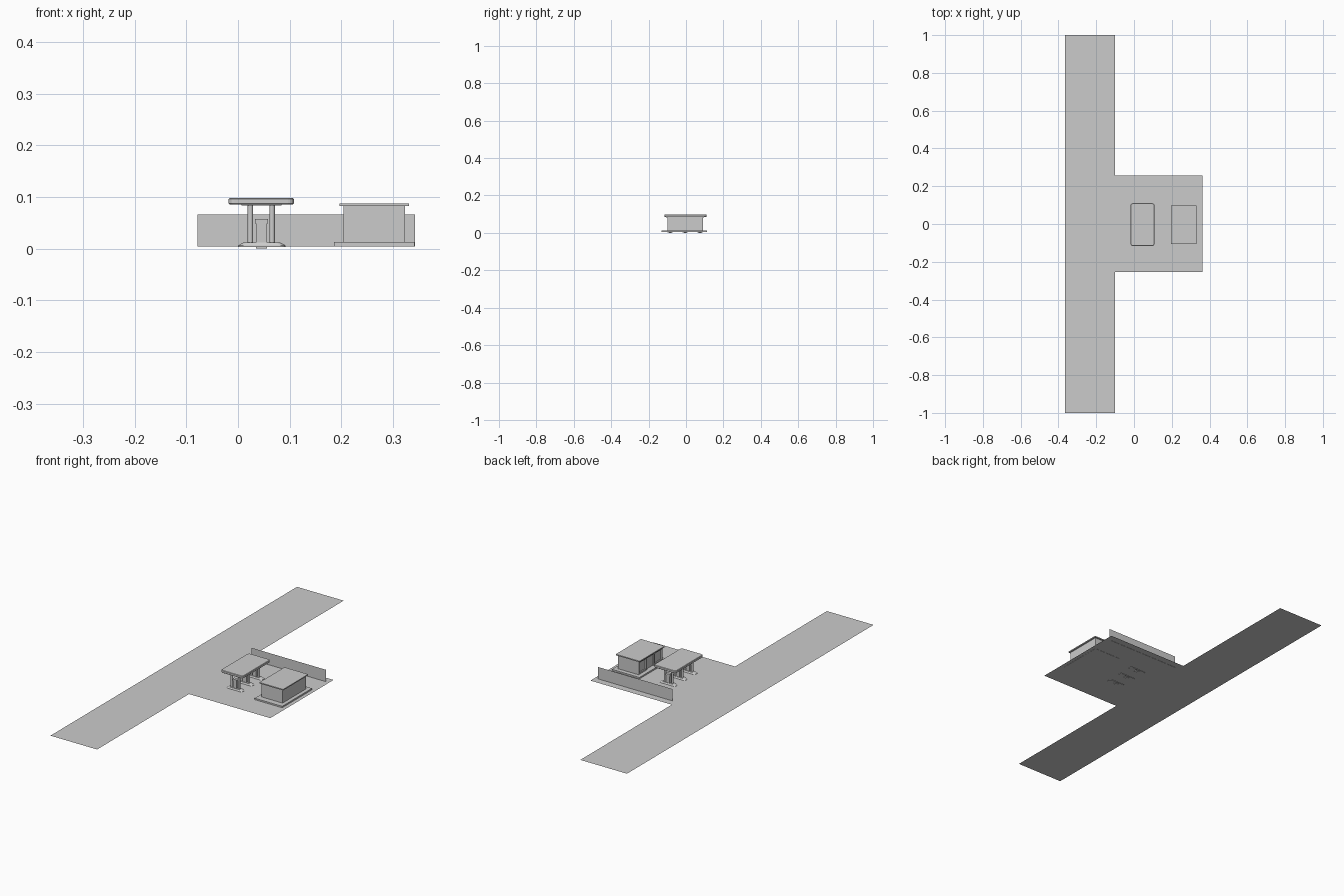
import bpy, bmesh, math

if "Cube" in bpy.data.objects:
    bpy.data.objects.remove(bpy.data.objects["Cube"])

CY = -0.005                      # shared centre line of canopy, islands and shop
GROUND = 0.005
ISLAND_YS = (-0.085, CY, 0.075)


def finish(name, bm):
    bmesh.ops.recalc_face_normals(bm, faces=bm.faces)
    me = bpy.data.meshes.new(name)
    bm.to_mesh(me)
    bm.free()
    ob = bpy.data.objects.new(name, me)
    bpy.context.collection.objects.link(ob)
    return ob


def sheet(name, pts):
    bm = bmesh.new()
    bm.faces.new([bm.verts.new(p) for p in pts])
    ob = finish(name, bm)
    return ob


def loft(name, rings):
    """Closed solid through equal-length rings of 3D points."""
    bm = bmesh.new()
    vs = [[bm.verts.new(p) for p in r] for r in rings]
    n = len(vs[0])
    for a, b in zip(vs, vs[1:]):
        for i in range(n):
            j = (i + 1) % n
            bm.faces.new((a[i], a[j], b[j], b[i]))
    bm.faces.new(vs[0][::-1])
    bm.faces.new(vs[-1])
    return finish(name, bm)


def box(name, x0, x1, y0, y1, z0, z1):
    ring = [(x0, y0), (x1, y0), (x1, y1), (x0, y1)]
    return loft(name, [[(x, y, z) for x, y in ring] for z in (z0, z1)])


def rounded(x0, x1, y0, y1, r, z, seg=4):
    pts = []
    corners = [(x1 - r, y1 - r), (x0 + r, y1 - r), (x0 + r, y0 + r), (x1 - r, y0 + r)]
    for k, (cx, cy) in enumerate(corners):
        for i in range(seg + 1):
            a = math.pi / 2 * (k + i / seg)
            pts.append((cx + r * math.cos(a), cy + r * math.sin(a), z))
    return pts


# Road with the forecourt joined on as one flat sheet
sheet("road_and_forecourt", [(x, y, GROUND) for x, y in (
    (-0.365, -1), (-0.1, -1), (-0.1, -0.255), (0.362, -0.255),
    (0.362, 0.258), (-0.1, 0.258), (-0.1, 1), (-0.365, 1))])

# Thin boundary wall
sheet("boundary_wall", [(-0.078, 0.222, 0.004), (0.343, 0.222, 0.004),
                        (0.343, 0.222, 0.066), (-0.078, 0.222, 0.066)])

# Canopy slab with softened rim, and its ceiling plate
cx0, cx1, cy0, cy1 = -0.018, 0.108, -0.116, 0.11
rim = [(0.002, 0.085), (0, 0.087), (0, 0.096), (0.002, 0.098)]
loft("canopy_roof", [rounded(cx0 + d, cx1 - d, cy0 + d, cy1 - d, 0.011, z) for d, z in rim])
box("canopy_ceiling_plate", 0.007, 0.084, -0.095, 0.089, 0.083, 0.0855)

# Fuel islands: tapered kerb, two columns and a pump each
for i, y in enumerate(ISLAND_YS, 1):
    loft(f"island_{i}", [rounded(0.0 + d, 0.092 - d, y - 0.014 + e, y + 0.014 - e, 0.0095, z)
                         for d, e, z in ((0, 0, 0.003), (0, 0, 0.006), (0.011, 0.004, 0.012))])
    for side, x in (("left", 0.024), ("right", 0.066)):
        ring = [(x + 0.0055 * math.cos(a), y + 0.0055 * math.sin(a))
                for a in (math.tau * k / 12 for k in range(12))]
        col = loft(f"column_{i}_{side}", [[(px, py, z) for px, py in ring] for z in (0.009, 0.085)])
        for p in col.data.polygons:
            p.use_smooth = len(p.vertices) == 4
    box(f"pump_body_{i}", 0.035, 0.056, y - 0.007, y + 0.007, 0.0, 0.049)
    box(f"pump_head_{i}", 0.033, 0.058, y - 0.008, y + 0.008, 0.048, 0.057)

# Shop: plinth, body, roof
box("shop_plinth", 0.186, 0.342, -0.13, 0.112, 0.004, 0.0125)
box("shop_body", 0.212, 0.323, CY - 0.095, CY + 0.095, 0.012, 0.083)
box("shop_roof", 0.196, 0.331, CY - 0.102, CY + 0.102, 0.082, 0.0875)

# Shop front: pilasters, sill and header around recessed glazing
for k in range(4):
    y = CY - 0.0925 + k * 0.185 / 3
    box(f"shop_pilaster_{k + 1}", 0.204, 0.213, y - 0.0025, y + 0.0025, 0.012, 0.083)
box("shop_front_header", 0.205, 0.213, CY - 0.092, CY + 0.092, 0.072, 0.083)
for k in (0, 2):
    y = CY - 0.0925 + k * 0.185 / 3
    box(f"shop_front_sill_{k + 1}", 0.206, 0.213, y, y + 0.185 / 3, 0.012, 0.02)
